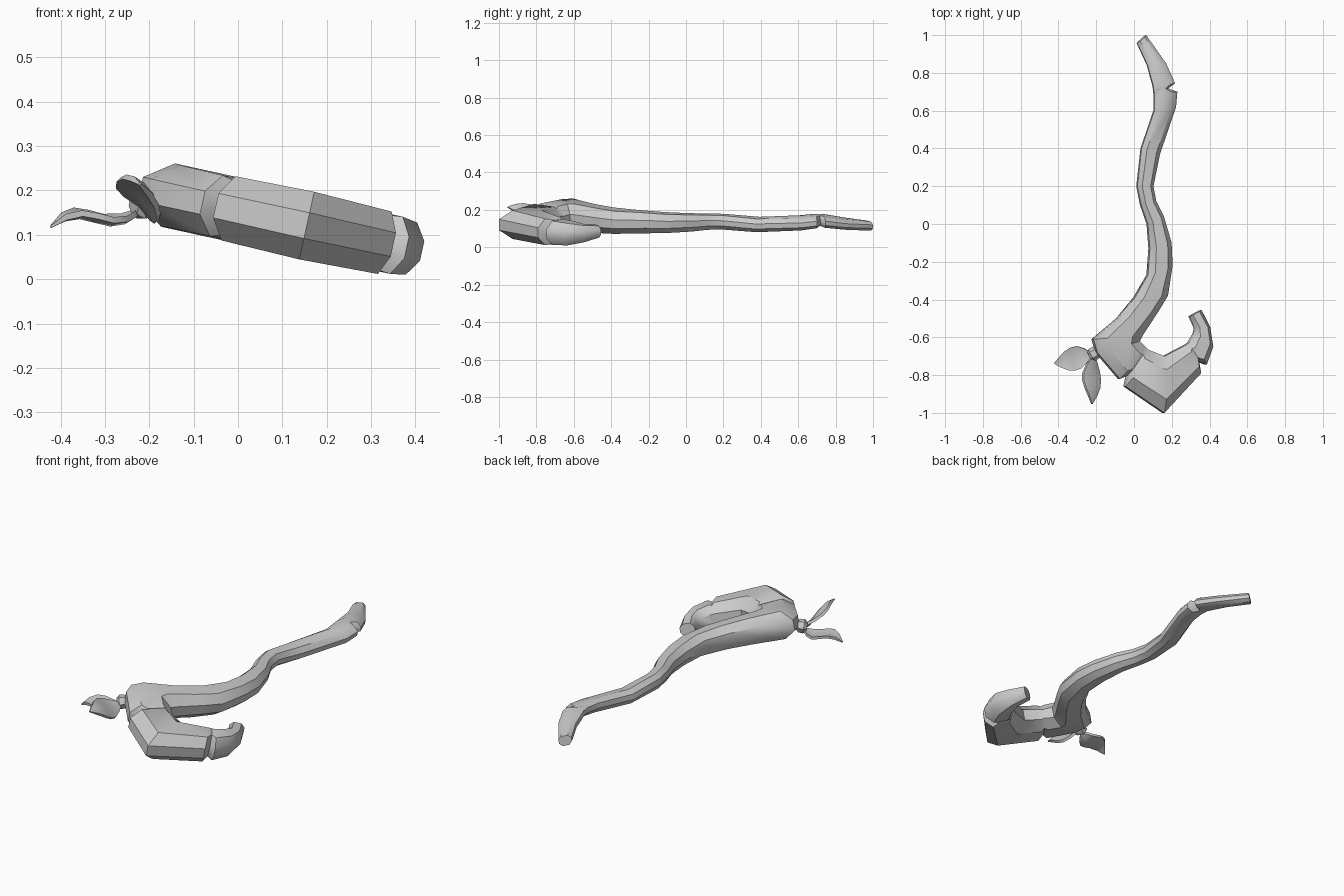
import bpy, bmesh, math
from mathutils import Vector

if "Cube" in bpy.data.objects:
    bpy.data.objects.remove(bpy.data.objects["Cube"])

TILT = -0.22   # the whole branch leans down towards +x


def interp(keys, x):
    """Piecewise linear value of ascending (x, value) keys."""
    if x <= keys[0][0]:
        return keys[0][1]
    for (a, va), (b, vb) in zip(keys, keys[1:]):
        if x <= b:
            return va + (vb - va) * (x - a) / (b - a)
    return keys[-1][1]


def loft(name, rings, angle=40):
    bm = bmesh.new()
    rows = [[bm.verts.new(p) for p in r] for r in rings]
    n = len(rows[0])
    for a, b in zip(rows, rows[1:]):
        for i in range(n):
            j = (i + 1) % n
            bm.faces.new((a[i], a[j], b[j], b[i]))
    bm.faces.new(rows[0])
    bm.faces.new(rows[-1])
    bmesh.ops.recalc_face_normals(bm, faces=bm.faces)
    me = bpy.data.meshes.new(name)
    bm.to_mesh(me)
    bm.free()
    ob = bpy.data.objects.new(name, me)
    bpy.context.collection.objects.link(ob)
    bpy.ops.object.select_all(action='DESELECT')
    ob.select_set(True)
    bpy.context.view_layer.objects.active = ob
    bpy.ops.object.shade_smooth_by_angle(angle=math.radians(angle))
    return ob


# Branch path, thin tip to hook tip: left edge xy, right edge xy
path = [
    (.016, .957, .063, 1.0), (.07, .84, .168, .85), (.10, .73, .215, .745),
    (.105, .69, .227, .70), (.105, .60, .22, .62), (.037, .40, .135, .37),
    (.015, .20, .10, .20), (.035, .10, .115, .12), (.07, 0, .155, .04),
    (.08, -.13, .195, -.10), (.07, -.27, .20, -.22), (0, -.39, .175, -.38),
    (-.09, -.50, .12, -.47), (-.22, -.61, .04, -.59), (-.20, -.68, .025, -.62),
    (-.08, -.82, .05, -.645), (-.05, -.86, .07, -.665), (.155, -1.0, .155, -.70),
    (.35, -.79, .27, -.64), (.38, -.745, .285, -.63), (.415, -.65, .315, -.58),
    (.40, -.545, .32, -.55), (.355, -.455, .29, -.49),
]
# Half thickness along the path, and rise and fall of the shank along y
thickness = [(0, .025), (2, .031), (7, .04), (13, .073), (15, .07),
             (17, .078), (19, .066), (20, .06), (22, .032)]
ripple = [(-.55, 0), (-.25, .012), (0, .004), (.4, -.015), (.72, .025), (.98, -.031)]
# Bark notches after a station: pull-in of left edge, of right edge
notches = {2: (0, .35), 15: (.2, 0), 18: (.28, 0)}

up = Vector((-TILT, 0, 1)).normalized()
section = [(1, .38), (.52, 1), (-.52, 1), (-1, .38)]
section += [(-u, -v) for u, v in section]


def ring(left, right, h):
    mid, half = (left + right) / 2, (right - left) / 2
    return [mid + half * u + up * h * v for u, v in section]


edges = []
for lx, ly, rx, ry in path:
    dz = .155 + interp(ripple, (ly + ry) / 2)
    edges.append((Vector((lx, ly, dz + TILT * lx)), Vector((rx, ry, dz + TILT * rx))))

rings = []
for i, (left, right) in enumerate(edges):
    rings.append(ring(left, right, interp(thickness, i)))
    if i in notches:
        a, b = notches[i]
        l = (left + edges[i + 1][0]) / 2
        r = (right + edges[i + 1][1]) / 2
        rings.append(ring(l.lerp(r, a), r.lerp(l, b), .87 * interp(thickness, i)))
loft("branch", rings, 38)

# Bud stub on the heel of the branch, holding the leaves
axis = Vector((-.85, -.5, -.15)).normalized()
s1 = axis.cross(Vector((0, 0, 1))).normalized()
s2 = s1.cross(axis)
start = Vector((-.15, -.65, .18))
rings = []
for d, r in [(0, .03), (.05, .024), (.062, .034), (.085, .036), (.10, .022)]:
    rings.append([start + axis * d + r * (s1 * math.cos(i * math.pi / 3)
                  + s2 * math.sin(i * math.pi / 3)) for i in range(6)])
loft("bud", rings)


# Leaves: creased blades swelling from a thin stem, with a slight wave
def leaf(name, base, tip, side, wave, crease):
    base, tip, side = Vector(base), Vector(tip), Vector(side)
    nrm = (tip - base).cross(side).normalized()
    if nrm.z < 0:
        nrm = -nrm
    rings = []
    for i in range(7):
        f = i / 6
        w = max(.04, .13 * (1 - f), math.sin(math.pi * f ** .85))
        c = base.lerp(tip, f) + nrm * wave * math.sin(f * math.tau)
        e, lift = side * w, nrm * crease * w
        k = nrm * (.007 if i < 6 else .003)
        rings.append([c - e + lift + k, c + k, c + e + lift + k,
                      c + e + lift - k, c - k, c - e + lift - k])
    loft(name, rings, 30)


leaf("leaf_side", (-.225, -.69, .15), (-.422, -.738, .118), (-.012, .062, .004), -.016, .012)
leaf("leaf_front", (-.213, -.705, .165), (-.222, -.953, .215), (.046, 0, -.042), -.008, -.01)
